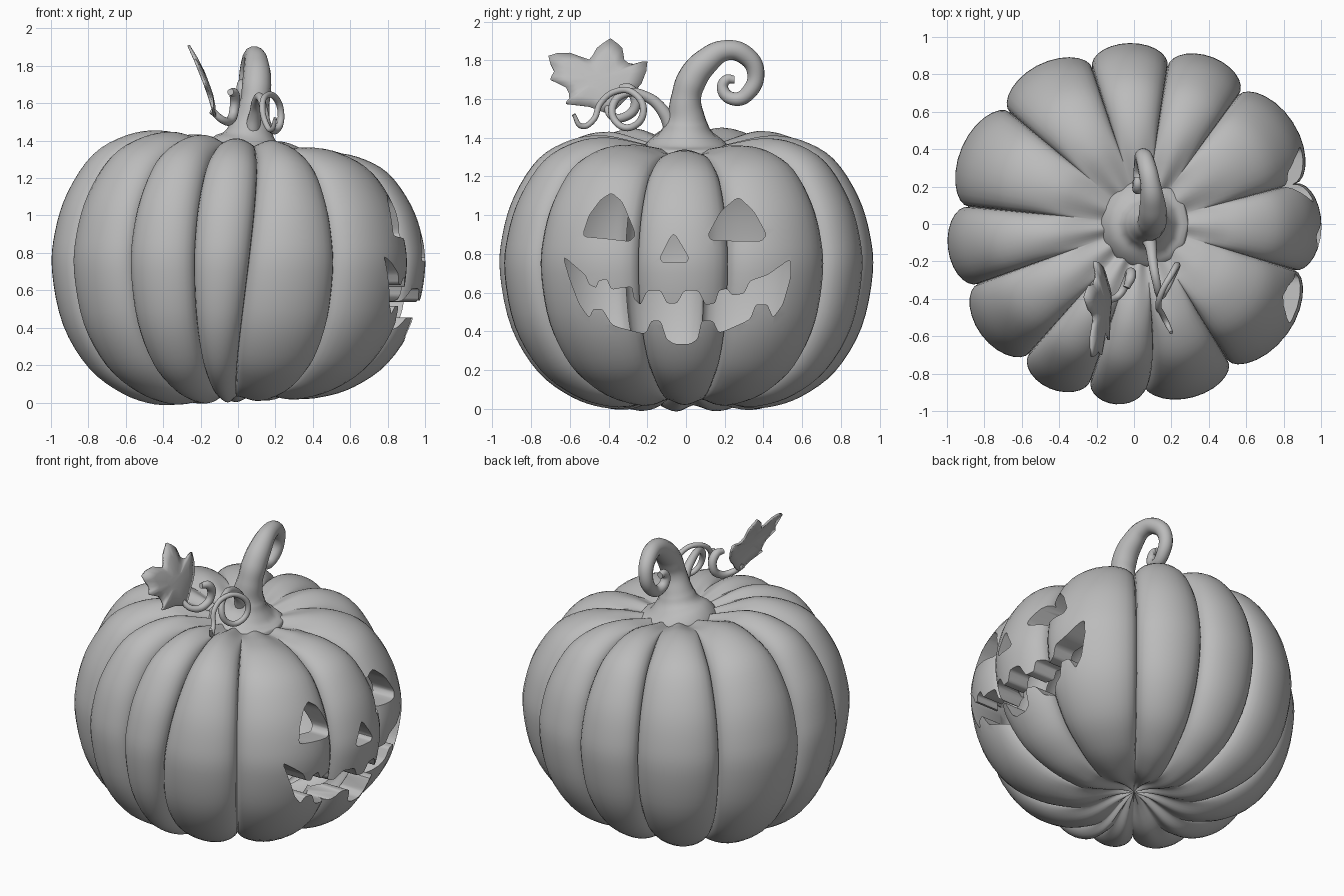
import bpy
import bmesh
from math import sin, cos, pi, radians, sqrt
from mathutils import Vector

old_cube = bpy.data.objects.get("Cube")
if old_cube:
    bpy.data.objects.remove(old_cube, do_unlink=True)

grey = bpy.data.materials.new("plain grey")
grey.use_nodes = True
grey.diffuse_color = (.5, .5, .5, 1)
grey.node_tree.nodes["Principled BSDF"].inputs["Base Color"].default_value = (.5, .5, .5, 1)


def link(name, data):
    obj = bpy.data.objects.new(name, data)
    bpy.context.collection.objects.link(obj)
    data.materials.append(grey)
    return obj


def activate(obj):
    bpy.ops.object.select_all(action='DESELECT')
    obj.select_set(True)
    bpy.context.view_layer.objects.active = obj


def finish(obj, angle):
    activate(obj)
    bpy.ops.object.shade_smooth_by_angle(angle=radians(angle))


def from_bmesh(name, bm):
    mesh = bpy.data.meshes.new(name)
    bm.to_mesh(mesh)
    bm.free()
    return link(name, mesh)


def smooth_step(value, low, high):
    t = max(0, min(1, (value - low) / (high - low)))
    return t * t * (3 - 2 * t)


def smooth_path(points, steps):
    """Catmull-Rom curve through the given points."""
    pts = [Vector(p) for p in points]
    pts = [2 * pts[0] - pts[1]] + pts + [2 * pts[-1] - pts[-2]]
    path = []
    for a, b, c, d in zip(pts, pts[1:], pts[2:], pts[3:]):
        for i in range(steps):
            t = i / steps
            path.append(b + (c - a) * t / 2 + (a - 2.5 * b + 2 * c - d / 2) * t * t
                        + (1.5 * (b - c) + (d - a) / 2) * t ** 3)
    return path + [pts[-2]]


# Hollow body: unequal lobes between crease angles, swept around one profile
creases = [-16, 14, 51, 78, 105, 138, 174, 201, 231, 254.5, 273.5, 304.5, 344]
profile = smooth_path([(0, .1), (.12, .07), (.3, .01), (.45, .01), (.62, .065), (.8, .195),
                       (.94, .42), (1, .7), (.985, .9), (.92, 1.1), (.79, 1.29), (.62, 1.385),
                       (.45, 1.41), (.28, 1.38), (.12, 1.34), (0, 1.31)], 4)
LOBE_STEPS = 14
spokes = []
for start, end in zip(creases, creases[1:]):
    for i in range(LOBE_STEPS):
        u = sin(pi * (i / LOBE_STEPS - .5))
        spokes.append((radians((start + end) / 2 + u * (end - start) / 2), u))


def lobe_scale(r, u):
    """Sharp creases on the sides that turn into soft folds near the poles."""
    sharp = 1 - sqrt(max(0, 1 - u * u))
    soft = .35 * sin(pi * u / 2) ** 2
    return 1 - .115 * (soft + (sharp - soft) * smooth_step(r, .3, .7))


def body_point(r, z, angle, scale):
    # One crease at the front slants
    angle += radians(7) * (z - .7) * max(0, 1 - abs(angle - radians(273.5)) / radians(20))
    c, s = cos(angle), sin(angle)
    weight = min(1, r / .45)
    top = z > .7
    if top:
        drop = .105 * c * c if c > 0 else .065 * c
        z = .7 + (z - .7) * (1 - drop * weight)
    else:
        z += .02 * c * weight * (.7 - z) / .7
    shift = .05 * (1 - min(1, r)) if top else 0
    r *= scale * (1 - .035 * s * s + .02 * sin(2 * angle) ** 2)
    return Vector((r * c + shift, r * s, .7 + (z - .7) * scale))


def wall(angle):
    """Inner shell scale: a thick wall at the face, thin elsewhere."""
    return .98 - .13 * smooth_step(cos(angle), .2, .6)


def add_shell(bm, inner):
    rings = []
    for r, z in profile[1:-1]:
        rings.append([bm.verts.new(body_point(r, z, a, lobe_scale(r, u) * (wall(a) if inner else 1)))
                      for a, u in spokes])
    k = .93 if inner else 1
    poles = [bm.verts.new(body_point(0, z, 0, k)) for z in (profile[0].y, profile[-1].y)]
    faces = []
    n = len(spokes)
    for i in range(n):
        j = (i + 1) % n
        for low, high in zip(rings, rings[1:]):
            faces.append((low[i], low[j], high[j], high[i]))
        faces.append((rings[0][j], rings[0][i], poles[0]))
        faces.append((rings[-1][i], rings[-1][j], poles[1]))
    for f in faces:
        bm.faces.new(f[::-1] if inner else f)


bm = bmesh.new()
add_shell(bm, False)
add_shell(bm, True)
body = from_bmesh("pumpkin_body", bm)


# Carved face: each outline (y, z) becomes a prism that is cut from the shell
def round_corners(outline):
    pts = [Vector(p) for p in outline]
    rounded = []
    for before, p, after in zip(pts[-1:] + pts, pts, pts[1:] + pts[:1]):
        rounded += [p.lerp(before, .2), p.lerp((before + after) / 2, .1), p.lerp(after, .2)]
    return rounded


def carve(name, outline):
    bm = bmesh.new()
    face = bm.faces.new([bm.verts.new((.35, y, z)) for y, z in round_corners(outline)])
    side = bmesh.ops.extrude_face_region(bm, geom=[face])["geom"]
    bmesh.ops.translate(bm, vec=(1, 0, 0),
                        verts=[v for v in side if isinstance(v, bmesh.types.BMVert)])
    bmesh.ops.recalc_face_normals(bm, faces=bm.faces[:])
    cutter = from_bmesh(name + "_cutter", bm)
    cutter.hide_render = True
    cut = body.modifiers.new(name, 'BOOLEAN')
    cut.operation = 'DIFFERENCE'
    cut.solver = 'EXACT'
    cut.object = cutter
    activate(body)
    bpy.ops.object.modifier_apply(modifier=name)
    bpy.data.objects.remove(cutter, do_unlink=True)


carve("right_eye", [(-.535, .89), (-.5, 1), (-.44, 1.08), (-.385, 1.115), (-.33, 1.07),
                    (-.26, .9), (-.29, .865), (-.42, .88)])
carve("left_eye", [(.115, .9), (.18, 1.02), (.27, 1.095), (.35, 1.02), (.415, .9),
                   (.39, .865), (.13, .87)])
carve("nose", [(-.065, .915), (.015, .78), (0, .755), (-.12, .755), (-.135, .78)])
upper_lip = [(-.635, .79), (-.52, .69), (-.5, .64), (-.465, .625), (-.45, .66), (-.41, .67),
             (-.385, .615), (-.33, .625), (-.28, .63), (-.27, .57), (-.235, .535), (-.2, .61),
             (-.13, .61), (-.1, .545), (-.045, .545), (-.01, .61), (.065, .61), (.1, .535),
             (.15, .545), (.17, .61), (.21, .62), (.24, .585), (.3, .595), (.33, .66), (.42, .69)]
lower_lip = [(.54, .775), (.54, .68), (.5, .54), (.45, .47), (.42, .54), (.36, .54),
             (.33, .46), (.17, .39), (.14, .455), (.08, .455), (.06, .36), (.02, .335),
             (-.06, .335), (-.1, .36), (-.13, .455), (-.18, .455), (-.21, .385), (-.38, .43),
             (-.43, .515), (-.48, .515), (-.5, .47), (-.55, .54), (-.6, .67)]
carve("mouth", upper_lip + lower_lip)
finish(body, 40)


# Stem and vines: tapered tubes through (x, y, z, radius)
def tube(name, points):
    curve = bpy.data.curves.new(name, 'CURVE')
    curve.dimensions = '3D'
    curve.bevel_depth = 1
    curve.bevel_resolution = 5
    curve.resolution_u = 8
    curve.use_fill_caps = True
    spline = curve.splines.new('BEZIER')
    spline.radius_interpolation = 'CARDINAL'
    spline.bezier_points.add(len(points) - 1)
    for bp, (x, y, z, radius) in zip(spline.bezier_points, points):
        bp.co = (x, y, z)
        bp.radius = radius
        bp.handle_left_type = bp.handle_right_type = 'AUTO'
    obj = link(name, curve)
    activate(obj)
    bpy.ops.object.convert(target='MESH')
    finish(bpy.context.object, 50)


tube("stem", [(.05, 0, 1.29, .25), (.05, 0, 1.36, .22), (.06, 0, 1.42, .145), (.07, 0, 1.49, .105),
              (.09, 0, 1.6, .08), (.1, .03, 1.7, .078), (.1, .1, 1.79, .07),
              (.09, .2, 1.85, .055), (.07, .3, 1.83, .05), (.05, .36, 1.74, .045),
              (.04, .32, 1.63, .04), (.03, .25, 1.6, .035), (.02, .19, 1.65, .03),
              (.02, .21, 1.7, .026), (.02, .25, 1.7, .02)])
tube("tendril", [(.07, -.06, 1.42, .045), (.09, -.12, 1.54, .032), (.1, -.2, 1.61, .026),
                 (.12, -.31, 1.63, .022), (.14, -.38, 1.56, .02), (.17, -.35, 1.47, .018),
                 (.21, -.27, 1.46, .018), (.23, -.22, 1.54, .018), (.2, -.27, 1.63, .017),
                 (.15, -.36, 1.64, .016), (.13, -.44, 1.58, .016), (.15, -.48, 1.49, .015),
                 (.18, -.54, 1.46, .014), (.2, -.58, 1.52, .01)])
tube("leaf_stalk", [(-.14, -.41, 1.56, .018), (-.08, -.38, 1.51, .02), (-.04, -.31, 1.51, .024),
                    (-.02, -.26, 1.57, .026), (-.02, -.29, 1.65, .027), (-.04, -.34, 1.66, .018)])

# Leaf: lobed blade leaning outwards, slightly cupped
leaf_outline = smooth_path([(-.39, 1.91), (-.46, 1.86), (-.5, 1.8), (-.6, 1.835), (-.71, 1.82),
                            (-.68, 1.74), (-.7, 1.7), (-.62, 1.66), (-.6, 1.6), (-.62, 1.575),
                            (-.5, 1.56), (-.42, 1.53), (-.37, 1.54), (-.3, 1.61), (-.23, 1.68),
                            (-.2, 1.79), (-.27, 1.775), (-.32, 1.8), (-.33, 1.86), (-.39, 1.91)], 2)
centre = Vector((-.45, 1.7))
bm = bmesh.new()
rings = []
for k in (.33, .66, 1):
    ring = []
    for p in leaf_outline[:-1]:
        y, z = centre.lerp(p, k)
        lean = -.12 - .14 * (max(0, z - 1.5) / .4) ** 1.3
        ring.append(bm.verts.new((lean + .02 * (1 - k * k), y, z)))
    rings.append(ring)
bm.faces.new(rings[0])
for inner, outer in zip(rings, rings[1:]):
    for i in range(len(inner)):
        bm.faces.new((inner[i - 1], outer[i - 1], outer[i], inner[i]))
bmesh.ops.recalc_face_normals(bm, faces=bm.faces[:])
leaf = from_bmesh("leaf", bm)
solid = leaf.modifiers.new("thickness", 'SOLIDIFY')
solid.thickness = .014
solid.offset = 0
finish(leaf, 50)
